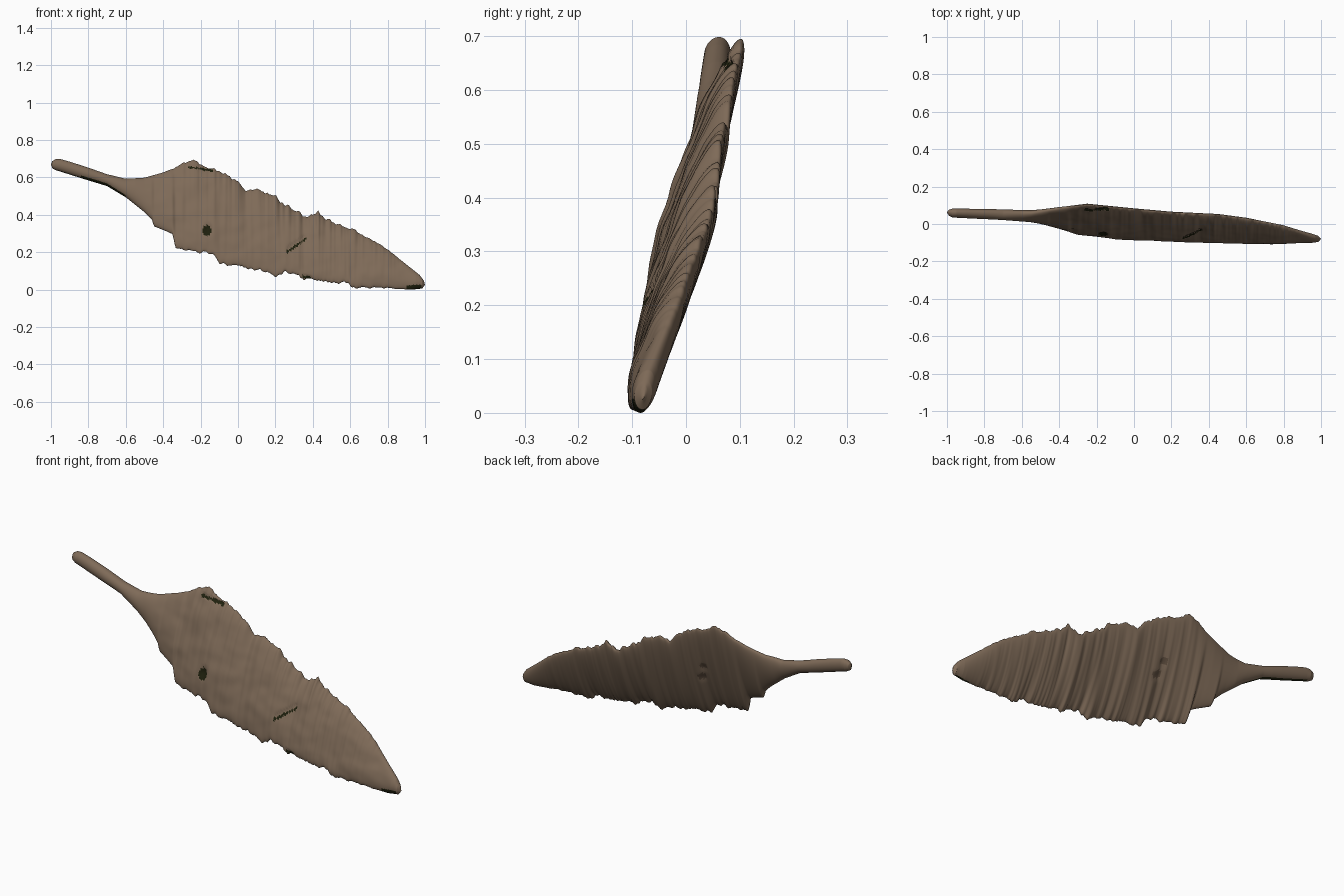
import bpy, bmesh, math, random
from mathutils import Vector, noise

if "Cube" in bpy.data.objects:
    bpy.data.objects.remove(bpy.data.objects["Cube"])

random.seed(4)

# Silhouette seen from the front: (x, z)
UPPER = [(-1, .675), (-.993, .693), (-.975, .703), (-.95, .704), (-.9, .69), (-.8, .658), (-.7, .622),
         (-.6, .598), (-.5, .604), (-.4, .632), (-.33, .66), (-.305, .668), (-.295, .685), (-.24, .695),
         (-.15, .655), (-.08, .63), (-.005, .585), (.01, .565), (.05, .535), (.1, .545), (.2, .51),
         (.225, .47), (.27, .455), (.36, .4), (.43, .415), (.455, .387), (.6, .33), (.7, .28),
         (.8, .22), (.9, .14), (.97, .085), (.993, .055), (1, .032)]
LOWER = [(-1, .675), (-.993, .655), (-.975, .645), (-.8, .59), (-.7, .56), (-.6, .5), (-.5, .42),
         (-.46, .38), (-.45, .345), (-.35, .305), (-.335, .23), (-.25, .215), (-.13, .2), (-.1, .15),
         (0, .13), (.1, .11), (.185, .095), (.2, .08), (.235, .085), (.25, .11), (.34, .07),
         (.5, .04), (.59, .038), (.61, .018), (.8, .013), (.93, .006), (.985, .012), (1, .032)]
# Depth of the upper and lower edges, and half thickness: (x, value)
Y_TOP = [(-1, .065), (-.75, .06), (-.55, .06), (-.4, .085), (-.25, .105), (0, .08), (.2, .062),
         (.45, .05), (.6, .03), (.8, -.012), (1, -.078)]
Y_LOW = [(-1, .06), (-.75, .05), (-.55, .03), (-.45, 0), (-.3, -.05), (-.1, -.075), (.2, -.088),
         (.6, -.1), (.8, -.098), (1, -.08)]
THICK = [(-1, 0), (-.99, .016), (-.97, .024), (-.8, .027), (-.6, .029), (-.3, .031), (.3, .031),
         (.8, .027), (.95, .022), (.985, .016), (1, 0)]


def lerp(table, x):
    for (a, va), (b, vb) in zip(table, table[1:]):
        if x <= b:
            return va + (vb - va) * max(0, x - a) / (b - a)
    return table[-1][1]


def seg_dist(x, z, a, b):
    p, a, b = Vector((x, z)), Vector(a), Vector(b)
    d = b - a
    t = max(0, min(1, (p - a).dot(d) / d.length_squared))
    return (p - a - d * t).length


def material(name, rgb):
    m = bpy.data.materials.new(name)
    m.diffuse_color = (*rgb, 1)
    m.use_nodes = True
    m.node_tree.nodes["Principled BSDF"].inputs["Base Color"].default_value = m.diffuse_color
    return m


# Dents: start, end, radius, depth
FRONT_DENTS = [((-.167, .318), (-.163, .324), .024, .016),
               ((.265, .21), (.36, .277), .006, .01),
               ((-.26, .662), (-.14, .642), .006, .01),
               ((.35, .075), (.385, .07), .007, .008)]
BACK_DENTS = [((-.145, .445), (-.125, .44), .014, .005),
              ((-.12, .38), (-.1, .37), .017, .005)]


def ragged(x, seed):
    """Small chips along the blade edges, fading out at both ends."""
    fade = max(0, min(1, (x + .38) / .08)) * max(0, min(1, (.9 - x) / .3))
    n = noise.noise(Vector((x * 38, seed, 0))) + .6 * noise.noise(Vector((x * 85, seed, 3)))
    return fade * .014 * n


# Blade and handle: one loft of lens sections along x
N, M = 520, 96
bm = bmesh.new()
rings = []
for i in range(1, N):
    u = i / N
    x = -1 + 2 * (u - .85 * math.sin(2 * math.pi * u) / (2 * math.pi))
    top = Vector((lerp(Y_TOP, x), lerp(UPPER, x) + ragged(x, 1.3)))
    low = Vector((lerp(Y_LOW, x), max(.004, lerp(LOWER, x) + ragged(x, 7.7))))
    chord = top - low
    normal = Vector((-chord.y, chord.x)).normalized()      # towards the front
    th = lerp(THICK, x)
    blade = max(0, min(1, (x + .55) / .2)) * max(0, min(1, (1 - x) / .15))
    ring = []
    for j in range(M):
        t = 2 * math.pi * j / M
        p = (top + low) / 2 + chord * (math.cos(t) / 2)
        s = math.sin(t)                                    # positive on the front
        off = th * s * (1.1 if s > 0 else .9)
        if s > 0:
            # Hammered, uneven front
            bump = noise.noise(Vector((x * 6, p.y * 11, 2))) + .5 * noise.noise(Vector((x * 17, p.y * 22, 5)))
            off += .007 * bump * blade * s
        for a, b, r, depth in (FRONT_DENTS if s > 0 else BACK_DENTS):
            d = seg_dist(x, p.y, a, b)
            if d < r * 1.2:
                off -= math.copysign(depth * (1 - d / (r * 1.2)), s)
        p = p + normal * off
        ring.append(bm.verts.new((x, p.x, p.y)))
    rings.append(ring)
for r0, r1 in zip(rings, rings[1:]):
    for j in range(M):
        k = (j + 1) % M
        bm.faces.new((r0[j], r0[k], r1[k], r1[j]))
for ring, x, y, z in ((rings[0], -1, .062, .675), (rings[-1], 1, -.079, .032)):
    tip = bm.verts.new((x, y, z))
    for j in range(M):
        bm.faces.new((ring[j], ring[(j + 1) % M], tip))
bmesh.ops.recalc_face_normals(bm, faces=bm.faces)

# Dark corrosion: under the handle, under the tip and inside the dents
for f in bm.faces:
    c, n = f.calc_center_median(), f.normal
    f.smooth = True
    if -.96 < c.x < -.6 and n.z < (-.5 if -.84 < c.x and n.y < 0 else -.8):
        f.material_index = 1
    elif .9 < c.x < .98 and c.z < .032 and n.z < -.1 and n.y < .5:
        f.material_index = 1
    elif n.y < .2 and any(seg_dist(c.x, c.z, a, b) < r for a, b, r, d in FRONT_DENTS):
        f.material_index = 1
    elif n.y > .2 and any(seg_dist(c.x, c.z, a, b) < r for a, b, r, d in BACK_DENTS):
        f.material_index = 2

# Centre on y and stand on z = 0
ys = [v.co.y for v in bm.verts]
zs = [v.co.z for v in bm.verts]
bmesh.ops.translate(bm, verts=bm.verts, vec=(0, -(min(ys) + max(ys)) / 2, -min(zs)))

mesh = bpy.data.meshes.new("blade_with_handle")
bm.to_mesh(mesh)
bm.free()
mesh.materials.append(material("worn brown", (.21, .145, .097)))
mesh.materials.append(material("blackened green", (.013, .014, .004)))
mesh.materials.append(material("dark brown", (.12, .08, .052)))
bpy.context.collection.objects.link(bpy.data.objects.new("blade_with_handle", mesh))
